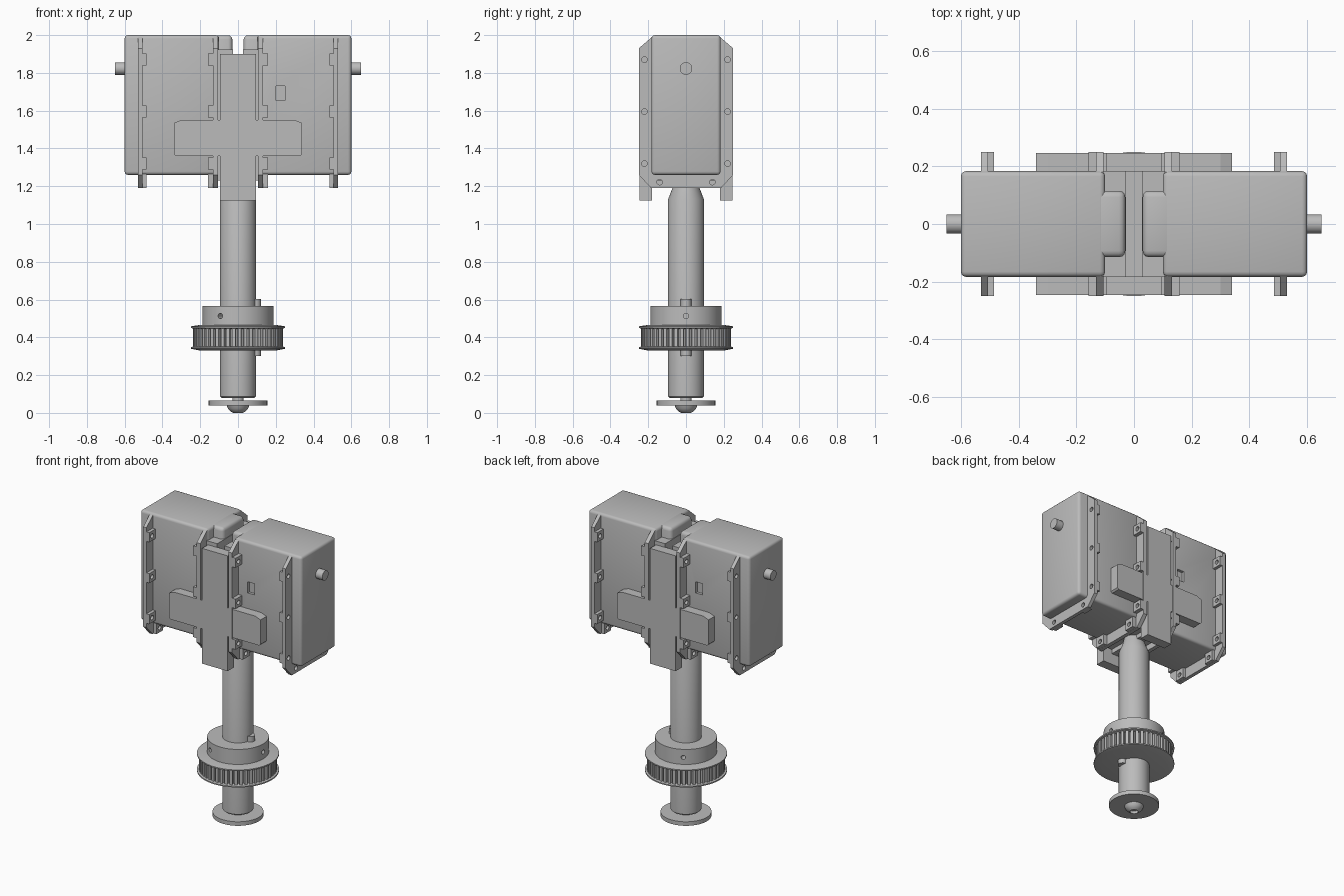
import bpy, bmesh, math
from mathutils import Matrix, Vector

if "Cube" in bpy.data.objects:
    bpy.data.objects.remove(bpy.data.objects["Cube"], do_unlink=True)

grey = bpy.data.materials.new("plain_grey")
grey.use_nodes = True
grey.diffuse_color = (0.5, 0.5, 0.5, 1)
grey.node_tree.nodes["Principled BSDF"].inputs["Base Color"].default_value = grey.diffuse_color


def finish(name, bm, smooth=False):
    bmesh.ops.recalc_face_normals(bm, faces=bm.faces)
    mesh = bpy.data.meshes.new(name)
    bm.to_mesh(mesh)
    bm.free()
    mesh.materials.append(grey)
    obj = bpy.data.objects.new(name, mesh)
    bpy.context.collection.objects.link(obj)
    if smooth:
        shade(obj)
    return obj


def activate(obj):
    bpy.ops.object.select_all(action='DESELECT')
    obj.select_set(True)
    bpy.context.view_layer.objects.active = obj


def shade(obj):
    activate(obj)
    bpy.ops.object.shade_smooth_by_angle(angle=math.radians(35))


def box(name, x, y, z, bevel=0):
    """Block given by its (low, high) range on each axis."""
    bm = bmesh.new()
    bmesh.ops.create_cube(bm, size=1)
    for v in bm.verts:
        v.co = Vector([(r[0] + r[1]) / 2 + c * (r[1] - r[0]) for r, c in zip((x, y, z), v.co)])
    if bevel:
        bmesh.ops.bevel(bm, geom=bm.edges[:], offset=bevel, segments=3, profile=0.5, affect='EDGES')
    return finish(name, bm, bevel > 0)


def prism(name, points, lift, extent):
    """Extrude a flat outline; lift turns each 2D point into 3D."""
    bm = bmesh.new()
    face = bm.faces.new([bm.verts.new(lift(*p)) for p in points])
    new = bmesh.ops.extrude_face_region(bm, geom=[face])["geom"]
    bmesh.ops.translate(bm, vec=extent, verts=[g for g in new if isinstance(g, bmesh.types.BMVert)])
    return finish(name, bm)


def lathe(name, profile, steps=48):
    bm = bmesh.new()
    verts = [bm.verts.new((r, 0, z)) for r, z in profile]
    edges = [bm.edges.new(pair) for pair in zip(verts, verts[1:])]
    bmesh.ops.spin(bm, geom=verts + edges, axis=(0, 0, 1), cent=(0, 0, 0),
                   angle=math.tau, steps=steps, use_duplicate=False)
    bmesh.ops.remove_doubles(bm, verts=bm.verts, dist=0.0005)
    return finish(name, bm, True)


def rods(name, items, steps=16):
    """Cylinders in one mesh, each (start, end, radius)."""
    bm = bmesh.new()
    for a, b, r in items:
        a, b = Vector(a), Vector(b)
        turn = (b - a).to_track_quat('Z', 'Y').to_matrix().to_4x4()
        bmesh.ops.create_cone(bm, cap_ends=True, segments=steps, radius1=r, radius2=r,
                              depth=(b - a).length, matrix=Matrix.Translation((a + b) / 2) @ turn)
    return finish(name, bm, True)


def cut(obj, cutter):
    cutter.hide_render = True
    activate(obj)
    mod = obj.modifiers.new("cut", 'BOOLEAN')
    mod.operation, mod.object, mod.solver = 'DIFFERENCE', cutter, 'EXACT'
    bpy.ops.object.modifier_apply(modifier=mod.name)


def drop(obj):
    bpy.data.objects.remove(obj, do_unlink=True)


def span(s, a, b):
    return tuple(sorted((s * a, s * b)))


# Flange outline (half) and its screw positions
half = [(0.18, 1.99), (0.25, 1.93), (0.25, 1.26), (0.185, 1.19)]
outline = half + [(-y, z) for y, z in reversed(half)]
side_screws = [(s * 0.22, z) for s in (-1, 1) for z in (1.87, 1.595, 1.32)]
low_screws = [(s * 0.14, 1.222) for s in (-1, 1)]

for s, side in ((1, "left"), (-1, "right")):
    # Main housing with a small window
    body = box(side + "_housing", span(s, 0.1, 0.6), (-0.183, 0.183), (1.26, 2.0), 0.018)
    window = box("window_cutter", (0.2 * s - 0.025 + 0.025 * s, 0.2 * s + 0.025 + 0.025 * s),
                 span(-s, 0.165, 0.25), (1.655, 1.73))
    cut(body, window)
    drop(window)
    shade(body)
    rods(side + "_end_pin", [((s * 0.58, 0, 1.823), (s * 0.65, 0, 1.823), 0.033)], 32)

    # Inner neck and shoulder facing the centre gap
    box(side + "_neck", span(s, 0.03, 0.14), (-0.115, 0.115), (1.3, 1.999), 0.022)
    box(side + "_shoulder", span(s, 0.027, 0.12), (-0.183, 0.183), (1.23, 1.925))

    # Screw flanges with thicker lugs around each hole
    holes = rods("hole_cutter", [((s * 0.05, y, z), (s * 0.6, y, z), 0.015)
                                 for y, z in side_screws + low_screws])
    for label, start, end, lug in (("inner", 0.105, 0.132, 0.158), ("outer", 0.53, 0.506, 0.485)):
        flange = prism(f"{side}_{label}_flange", outline,
                       lambda y, z: (s * start, y, z), (s * (end - start), 0, 0))
        cut(flange, holes)
        for y, z in side_screws:
            ear = box(f"{side}_{label}_lug", span(s, end, lug),
                      span(1 if y > 0 else -1, 0.18, 0.25), (z - 0.032, z + 0.032))
            cut(ear, holes)
        for y, z in low_screws:
            ear = box(f"{side}_{label}_low_lug", span(s, end, lug),
                      (y - 0.035, y + 0.035), (1.191, 1.27))
            cut(ear, holes)
    drop(holes)

# Front and back cross-shaped clamps
cross_half = [(0.095, 1.125), (0.095, 1.36), (0.33, 1.36), (0.34, 1.37),
              (0.34, 1.535), (0.30, 1.55), (0.095, 1.55), (0.095, 1.9)]
cross = cross_half + [(-x, z) for x, z in reversed(cross_half)]
for s, side in ((-1, "front"), (1, "back")):
    prism(side + "_clamp", cross, lambda x, z: (x, s * 0.18, z), (0, s * 0.066, 0))

# Blade in the gap joining the clamps and the post
box("centre_web", (-0.028, 0.028), (-0.183, 0.183), (1.2, 1.86))

# Post with tapered top
lathe("post", [(0, 0.08), (0.088, 0.08), (0.095, 0.087), (0.095, 1.13), (0.07, 1.195), (0.05, 1.3), (0, 1.3)])

# Collar with three set screw holes
collar = lathe("pulley_collar", [(0, 0.45), (0.188, 0.45), (0.188, 0.567), (0, 0.567)], 64)
angles = [math.tau * i / 3 for i in range(3)]
screws = rods("screw_cutter", [((0.14 * math.cos(a), 0.14 * math.sin(a), 0.513),
                                (0.25 * math.cos(a), 0.25 * math.sin(a), 0.513), 0.014) for a in angles])
cut(collar, screws)
drop(screws)
shade(collar)

# Toothed pulley between two rims
teeth = 48
ring = []
for i in range(teeth):
    for k, r in ((0, 0.238), (0.55, 0.238), (0.65, 0.216), (0.9, 0.216)):
        a = math.tau * (i + k) / teeth
        ring.append((r * math.cos(a), r * math.sin(a)))
prism("pulley_teeth", ring, lambda x, y: (x, y, 0.345), (0, 0, 0.105))
lathe("pulley_upper_rim", [(0, 0.445), (0.235, 0.445), (0.25, 0.45), (0.25, 0.458),
                           (0.2, 0.466), (0, 0.466)], 64)
lathe("pulley_lower_rim", [(0, 0.33), (0.2, 0.33), (0.25, 0.34), (0.25, 0.348),
                           (0.235, 0.352), (0, 0.352)], 64)

# Round key through the pulley bore
rods("drive_key", [((0.093, 0, 0.3), (0.093, 0, 0.603), 0.028)], 24)

# Foot washer and domed screw with a socket
lathe("foot_neck", [(0, 0.05), (0.03, 0.05), (0.03, 0.09), (0, 0.09)], 32)
lathe("foot_washer", [(0, 0.038), (0.155, 0.038), (0.155, 0.065), (0, 0.065)], 64)
lathe("foot_screw", [(0, 0.02), (0.026, 0.02), (0.026, 0), (0.04, 0.008),
                     (0.053, 0.022), (0.06, 0.04), (0, 0.04)], 32)
